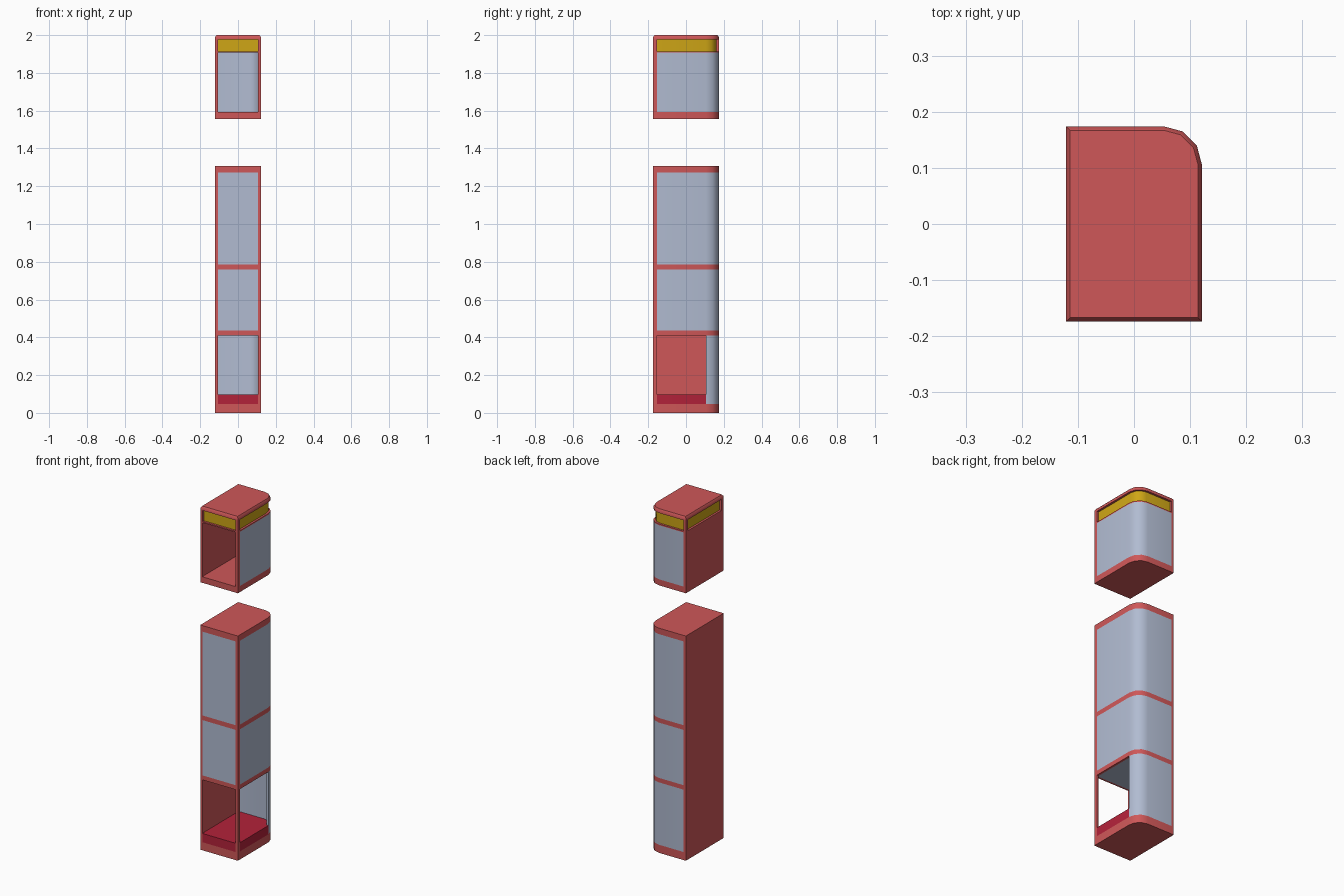
import bpy, bmesh, math

if "Cube" in bpy.data.objects:
    bpy.data.objects.remove(bpy.data.objects["Cube"])

HX, HY, R = 0.121, 0.174, 0.068     # half footprint and corner radius
WALL = 0.012                        # wall thickness / recess depth


def material(name, rgb):
    m = bpy.data.materials.new(name)
    m.diffuse_color = (*rgb, 1)
    m.use_nodes = True
    m.node_tree.nodes["Principled BSDF"].inputs["Base Color"].default_value = m.diffuse_color
    return m


MATS = [material("coral red", (0.62, 0.096, 0.098)),
        material("pale blue grey", (0.44, 0.50, 0.64)),
        material("amber yellow", (0.62, 0.38, 0.008)),
        material("crimson", (0.45, 0.016, 0.042))]
RED, GREY, YELLOW, CRIMSON = range(4)

# wall segments, counter-clockwise from the front left corner
FRONT, RIGHT, LEFT = 1, 4, 11
ARC_BACK = (5, 6, 7, 8)
GLAZED = (FRONT, RIGHT) + ARC_BACK


def outline(d):
    """Footprint inset by d, split at the corner posts; one rounded corner."""
    x, y, r = HX - d, HY - d, R - d
    px, py = 0.106, 0.153
    arc = [(HX - R + r * math.cos(a), HY - R + r * math.sin(a))
           for a in (math.radians(30 * k) for k in range(4))]
    return ([(-x, -y), (-px, -y), (px, -y), (x, -y), (x, -py)] + arc +
            [(-px, y), (-x, y), (-x, py), (-x, -py)])


OUT, IN = outline(0), outline(WALL)
N = len(OUT)


class Builder:
    def __init__(self):
        self.bm = bmesh.new()

    def face(self, pts, mat, flip=False):
        f = self.bm.faces.new([self.bm.verts.new(p) for p in (pts[::-1] if flip else pts)])
        f.material_index, f.smooth = mat, True

    def quad(self, ring, i, z0, z1, mat, flip=False, ring2=None):
        a, b = ring[i], ring[(i + 1) % N]
        c, d = (ring2 or ring)[(i + 1) % N], (ring2 or ring)[i]
        self.face([(*a, z0), (*b, z0), (*c, z1), (*d, z1)], mat, flip)

    def plate(self, ring, z, mat, down=False):
        self.face([(*p, z) for p in ring], mat, down)

    def finish(self, name):
        bmesh.ops.remove_doubles(self.bm, verts=self.bm.verts, dist=1e-5)
        me = bpy.data.meshes.new(name)
        self.bm.to_mesh(me)
        self.bm.free()
        for m in MATS:
            me.materials.append(m)
        me.set_sharp_from_angle(angle=math.radians(40))
        ob = bpy.data.objects.new(name, me)
        bpy.context.collection.objects.link(ob)


def walls(b, levels, paint):
    """Outer skin coloured by paint(segment, z); None cells become reveals."""
    for k in range(len(levels) - 1):
        z0, z1 = levels[k], levels[k + 1]
        z = (z0 + z1) / 2
        for i in range(N):
            col = paint(i, z)
            if col is not None:
                b.quad(OUT, i, z0, z1, col)
                continue
            j = (i + 1) % N
            below = paint(i, (levels[k - 1] + z0) / 2)
            above = paint(i, (z1 + levels[k + 2]) / 2)
            b.quad(OUT, i, z0, z0, below, ring2=IN)
            b.quad(OUT, i, z1, z1, above, True, ring2=IN)
            for p, nb, flip in ((i, (i - 1) % N, False), (j, j, True)):
                side = paint(nb, z)
                if side is not None:
                    b.face([(*OUT[p], z0), (*IN[p], z0), (*IN[p], z1), (*OUT[p], z1)],
                           side, flip)


def interior(name, z0, z1, open_segs, floor, ceiling):
    """Inside lining of an open compartment."""
    b = Builder()
    for i in range(N):
        if i not in open_segs:
            b.quad(IN, i, z0, z1, GREY if i in GLAZED else RED, True)
    b.plate(IN, z0, floor)
    b.plate(IN, z1, ceiling, True)
    b.finish(name)


# lower cabinet: base, open bay, two glazed bays
def lower_paint(i, z):
    if i not in GLAZED:
        return RED
    if i in (FRONT, RIGHT):
        if 0.047 < z < 0.098:
            return CRIMSON
        if 0.098 < z < 0.41:
            return None
    bays = ((0.047, 0.41), (0.436, 0.758), (0.785, 1.273))
    return GREY if any(a < z < c for a, c in bays) else RED


b = Builder()
walls(b, [0, 0.047, 0.098, 0.41, 0.436, 0.758, 0.785, 1.273, 1.308], lower_paint)
b.plate(OUT, 0, RED, True)
b.plate(OUT, 1.308, RED)
b.finish("lower_cabinet")
interior("lower_bay_lining", 0.098, 0.41, (FRONT, RIGHT), CRIMSON, GREY)


# upper cabinet: front-open bay with a recessed band above it
BAND = (1.914, 1.978)
BAND_SEGS = GLAZED + (LEFT,)


def upper_paint(i, z):
    if i in BAND_SEGS and BAND[0] < z < BAND[1]:
        return None
    if i in GLAZED and 1.592 < z < 1.907:
        return None if i == FRONT else GREY
    return RED


b = Builder()
walls(b, [1.557, 1.592, 1.907, *BAND, 1.99], upper_paint)
b.plate(OUT, 1.557, RED, True)
CAP = outline(0.007)                # chamfered roof edge
for i in range(N):
    b.quad(OUT, i, 1.99, 2.0, RED, ring2=CAP)
b.plate(CAP, 2.0, RED)
b.finish("upper_cabinet")
interior("upper_bay_lining", 1.592, 1.907, (FRONT,), RED, GREY)

# yellow panels at the bottom of the recess
b = Builder()
for i in BAND_SEGS:
    b.quad(IN, i, *BAND, YELLOW)
b.finish("yellow_light_band")
